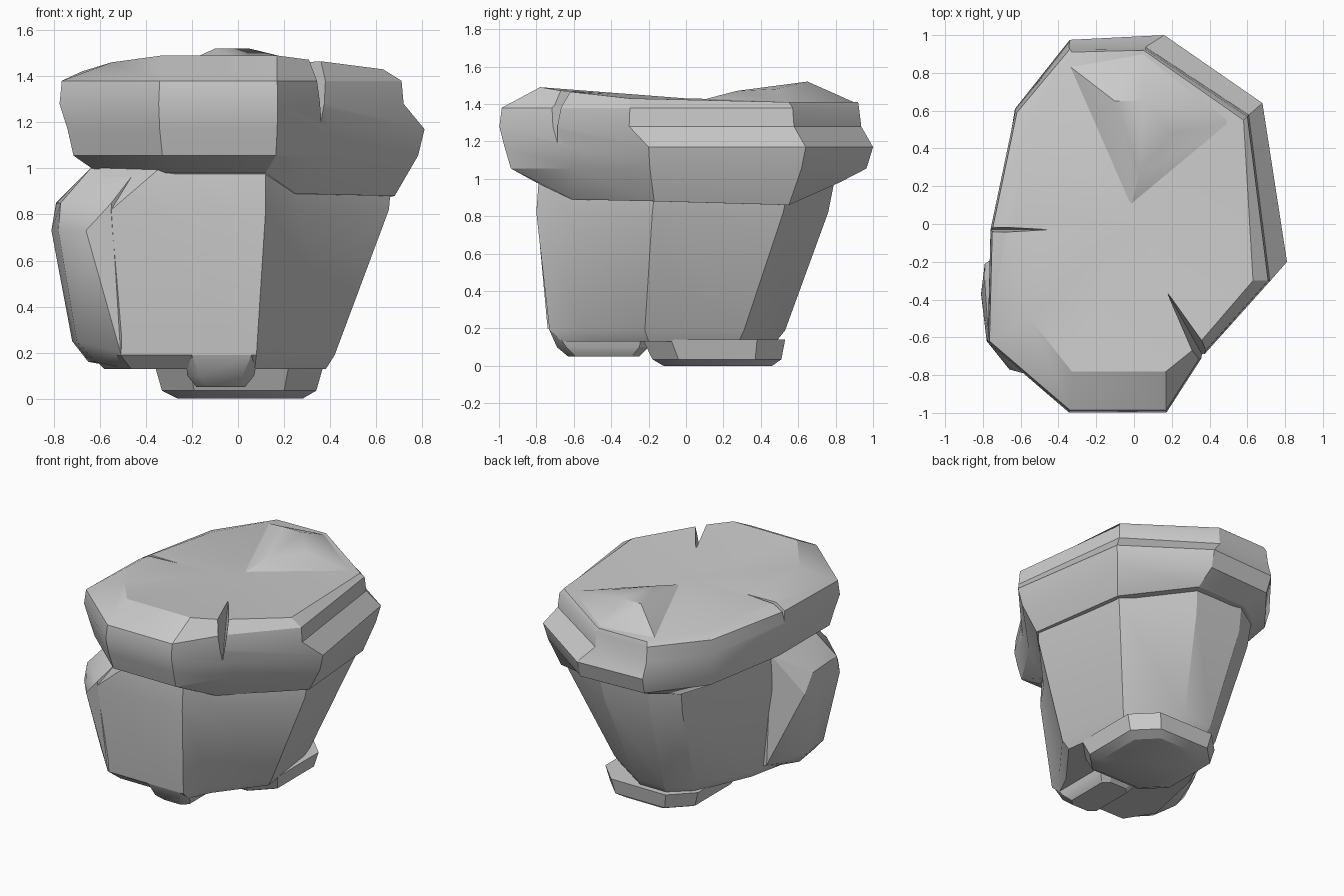
import bpy, bmesh
from math import radians

if "Cube" in bpy.data.objects:
    bpy.data.objects.remove(bpy.data.objects["Cube"])


def finish(name, bm):
    bmesh.ops.recalc_face_normals(bm, faces=bm.faces[:])
    me = bpy.data.meshes.new(name)
    bm.to_mesh(me)
    bm.free()
    ob = bpy.data.objects.new(name, me)
    bpy.context.collection.objects.link(ob)
    return ob


def smooth(ob, deg=28):
    bpy.ops.object.select_all(action='DESELECT')
    ob.select_set(True)
    bpy.context.view_layer.objects.active = ob
    bpy.ops.object.shade_smooth_by_angle(angle=radians(deg))


def loft(name, rings, top_center=None):
    """Skin closed rings (top to bottom) and cap both ends."""
    bm = bmesh.new()
    vs = [[bm.verts.new(p) for p in r] for r in rings]
    n = len(rings[0])
    for a, b in zip(vs, vs[1:]):
        for i in range(n):
            j = (i + 1) % n
            bm.faces.new((a[i], a[j], b[j], b[i]))
    bm.faces.new(vs[-1])
    if top_center:
        c = bm.verts.new(top_center)
        for i in range(n):
            bm.faces.new((vs[0][i], vs[0][(i + 1) % n], c))
    else:
        bm.faces.new(vs[0])
    return finish(name, bm)


def hull(name, pts):
    """Faceted chunk around a few corner points."""
    bm = bmesh.new()
    for p in pts:
        bm.verts.new(p)
    res = bmesh.ops.convex_hull(bm, input=bm.verts[:])
    junk = {g for g in res['geom_interior'] + res['geom_unused'] if isinstance(g, bmesh.types.BMVert)}
    bmesh.ops.delete(bm, geom=list(junk), context='VERTS')
    bmesh.ops.dissolve_limit(bm, angle_limit=radians(2), verts=bm.verts[:], edges=bm.edges[:])
    return finish(name, bm)


def at(outline, z, s=1.0):
    return [(x * s, y * s, z) for x, y in outline]


def octagon(x0, x1, y0, y1, z, c):
    return [(x0 + c, y0, z), (x1 - c, y0, z), (x1, y0 + c, z), (x1, y1 - c, z),
            (x1 - c, y1, z), (x0 + c, y1, z), (x0, y1 - c, z), (x0, y0 + c, z)]


# Overhanging cap: ten-sided slab, rings from top surface to neck
crown = [(-.33, -.78, 1.49), (.17, -.78, 1.49), (.32, -.66, 1.47), (.63, -.30, 1.43), (.58, .55, 1.41),
         (.05, .92, 1.41), (-.33, .91, 1.41), (-.57, .50, 1.41), (-.68, -.02, 1.42), (-.55, -.50, 1.46)]
rim = [(-.34, -.985), (.17, -.985), (.36, -.69), (.71, -.30), (.60, .57),
       (.06, .925), (-.34, .925), (-.62, .59), (-.75, -.03), (-.765, -.62)]
wide = [(-.34, -.97), (.17, -.97), (.40, -.62), (.81, -.20), (.68, .64),
        (.16, 1.0), (-.34, .975), (-.63, .61), (-.74, -.03), (-.74, -.62)]
neck = [(-.30, -.80, .98), (.12, -.80, .98), (.25, -.61, .89), (.68, -.17, .88), (.60, .55, .86),
        (.14, .82, .98), (-.25, .81, .98), (-.44, .69, .98), (-.60, -.03, 1.0), (-.62, -.55, .99)]
cap = loft("cap_rock", [crown, at(rim, 1.38), at(rim, 1.28, 1.013), at(wide, 1.17),
                        at(wide, 1.055, .965), neck], (0, 0, 1.43))

# Two wedge cracks cut into the cap rim
cracks = [
    hull("front_crack_cutter", [(.18, -.37, 1.44), (.18, -.37, 1.65), (.36, -.85, 1.65),
                                (.50, -.77, 1.65), (.40, -.76, 1.14)]),
    hull("left_crack_cutter", [(-.46, -.03, 1.42), (-.46, -.03, 1.6), (-.85, .02, 1.6),
                               (-.85, -.08, 1.6), (-.85, -.03, 1.27)]),
]
bpy.context.view_layer.objects.active = cap
for c in cracks:
    c.hide_render = True
    m = cap.modifiers.new("crack", 'BOOLEAN')
    m.operation, m.solver, m.object = 'DIFFERENCE', 'EXACT', c
    bpy.ops.object.modifier_apply(modifier=m.name)
for c in cracks:
    bpy.data.objects.remove(c)
smooth(cap)

# Raised ridge on the back of the top surface
ridge = hull("top_ridge", [(-.10, .65, 1.52), (.05, .65, 1.52), (.03, .27, 1.47), (.20, .48, 1.48),
                           (-.02, .08, 1.42), (-.36, .85, 1.40), (.05, .92, 1.40), (.54, .54, 1.40),
                           (0, .5, 1.36)])
smooth(ridge)

# Tapering body, same ten corners as the cap
body_mid = [(-.55, -.80), (.12, -.80), (.26, -.60), (.655, -.18), (.56, .52),
            (.11, .76), (-.25, .76), (-.42, .64), (-.60, -.03), (-.66, -.55)]
body_low = [(-.51, -.73), (.08, -.73), (.16, -.56), (.42, -.22), (.35, .31),
            (.02, .53), (-.20, .53), (-.35, .40), (-.54, -.04), (-.64, -.52)]
body = loft("body_rock", [[(x * .98, y * .98, z + .06) for x, y, z in neck], at(body_mid, .82),
                          at(body_low, .19), at(body_low, .13, .91)])
smooth(body)

# Bulge on the front left of the body
bulge = hull("left_bulge", [
    (-.64, -.55, 1.0), (-.60, -.10, 1.0), (-.45, -.72, .98),
    (-.79, -.30, .85), (-.77, -.60, .85), (-.55, -.80, .85),
    (-.81, -.37, .73), (-.79, -.21, .73), (-.78, -.62, .73), (-.66, -.77, .73),
    (-.72, -.35, .25), (-.70, -.55, .25), (-.51, -.74, .20), (-.58, -.08, .22),
    (-.65, -.35, .16), (-.62, -.55, .16), (-.48, -.62, .13), (-.45, -.10, .14)])
smooth(bulge)

# Feet: broad one at the back, narrow one at the front
back_foot = hull("back_foot", octagon(-.26, .28, -.12, .46, 0, .12)
                 + octagon(-.33, .34, -.18, .51, .035, .14)
                 + octagon(-.36, .37, -.23, .53, .14, .15))
front_foot = hull("front_foot", octagon(-.18, .03, -.63, -.25, .05, .04)
                  + octagon(-.22, .07, -.69, -.2, .10, .05)
                  + octagon(-.23, .09, -.73, -.2, .19, .03))
for ob in (back_foot, front_foot):
    smooth(ob)
